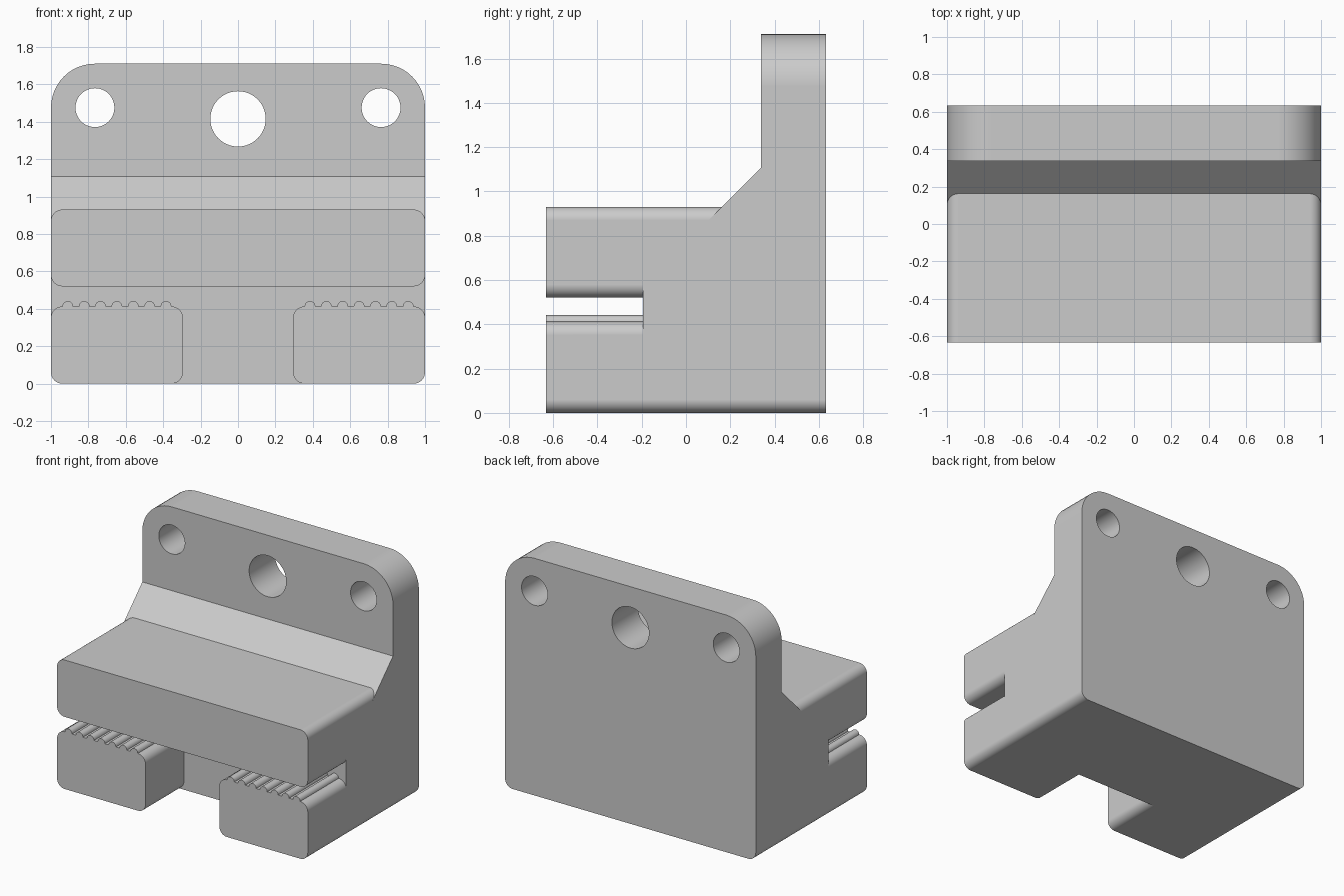
import bpy, bmesh
from math import cos, sin, pi

if "Cube" in bpy.data.objects:
    bpy.data.objects.remove(bpy.data.objects["Cube"], do_unlink=True)

grey = bpy.data.materials.new("light_grey")
grey.use_nodes = True
grey.diffuse_color = (0.6, 0.6, 0.6, 1)
grey.node_tree.nodes["Principled BSDF"].inputs["Base Color"].default_value = (0.6, 0.6, 0.6, 1)

FRONT, SLOT, PLATE, BACK = -0.633, -0.195, 0.338, 0.633   # depths along y
FILLET = 0.06


def arc(cx, cz, r, start, end, steps=12):
    """Points on an arc, angles in quarter turns."""
    angles = [(start + (end - start) * i / steps) * pi / 2 for i in range(steps + 1)]
    return [(cx + r * cos(a), cz + r * sin(a)) for a in angles]


def rounded(x0, x1, z0, z1, bottom=FILLET, top=FILLET, teeth=()):
    """Rounded rectangle, counter-clockwise, with optional tooth bumps on top."""
    pts = arc(x1 - bottom, z0 + bottom, bottom, -1, 0)
    pts += arc(x1 - top, z1 - top, top, 0, 1)
    for x in teeth:
        pts += arc(x, z1, 0.029, 0, 2, 10)
    pts += arc(x0 + top, z1 - top, top, 1, 2)
    pts += arc(x0 + bottom, z0 + bottom, bottom, 2, 3)
    return pts


def extrude(name, profile, a, b, axis="y"):
    """Prism from an (x, z) profile along y, or a (y, z) profile along x."""
    def place(p, d):
        return (p[0], d, p[1]) if axis == "y" else (d, p[0], p[1])
    bm = bmesh.new()
    start = [bm.verts.new(place(p, a)) for p in profile]
    end = [bm.verts.new(place(p, b)) for p in profile]
    bm.faces.new(start)
    bm.faces.new(end[::-1])
    for i in range(len(start)):
        j = (i + 1) % len(start)
        bm.faces.new((start[i], end[i], end[j], start[j]))
    bmesh.ops.recalc_face_normals(bm, faces=bm.faces)
    mesh = bpy.data.meshes.new(name)
    bm.to_mesh(mesh)
    bm.free()
    mesh.materials.append(grey)
    ob = bpy.data.objects.new(name, mesh)
    bpy.context.collection.objects.link(ob)
    return ob


def activate(ob):
    bpy.ops.object.select_all(action="DESELECT")
    ob.select_set(True)
    bpy.context.view_layer.objects.active = ob


def combine(target, other, operation):
    """Apply a boolean and discard the second part."""
    mod = target.modifiers.new("boolean", "BOOLEAN")
    mod.operation, mod.solver, mod.object = operation, "EXACT", other
    activate(target)
    bpy.ops.object.modifier_apply(modifier=mod.name)
    bpy.data.objects.remove(other, do_unlink=True)


# Upright mounting plate with three through holes
bracket = extrude("clamp_bracket", rounded(-1, 1, 0, 1.71, top=0.235), PLATE, BACK)
for x, z, r in ((-0.765, 1.475, 0.104), (0, 1.415, 0.148), (0.765, 1.475, 0.104)):
    hole = extrude("hole_cutter", arc(x, z, r, 0, 4, 48)[:-1], PLATE - 0.1, BACK + 0.1)
    combine(bracket, hole, "DIFFERENCE")

# Solid body behind the slot, and the upper jaw
combine(bracket, extrude("body", rounded(-1, 1, 0, 0.93), SLOT, PLATE), "UNION")
combine(bracket, extrude("upper_jaw", rounded(-1, 1, 0.52, 0.93), FRONT, SLOT), "UNION")

# Sloped web between the body and the plate
slope = [(0.102, 0.87), (PLATE, 0.87), (PLATE, 1.106)]
combine(bracket, extrude("sloped_web", slope, -1, 1, "x"), "UNION")

# Two lower jaws with rounded gripping teeth
for name, x0, x1 in (("right_jaw", -1, -0.295), ("left_jaw", 0.295, 1)):
    middle = (x0 + x1) / 2
    teeth = [middle + 0.0875 * i for i in range(3, -4, -1)]
    jaw = extrude(name, rounded(x0, x1, 0, 0.412, teeth=teeth), FRONT, SLOT)
    combine(bracket, jaw, "UNION")

# Smooth fillets, crisp edges, flat broad faces
activate(bracket)
bpy.ops.object.shade_smooth_by_angle(angle=pi / 6)
weighted = bracket.modifiers.new("weighted_normals", "WEIGHTED_NORMAL")
weighted.keep_sharp = True
